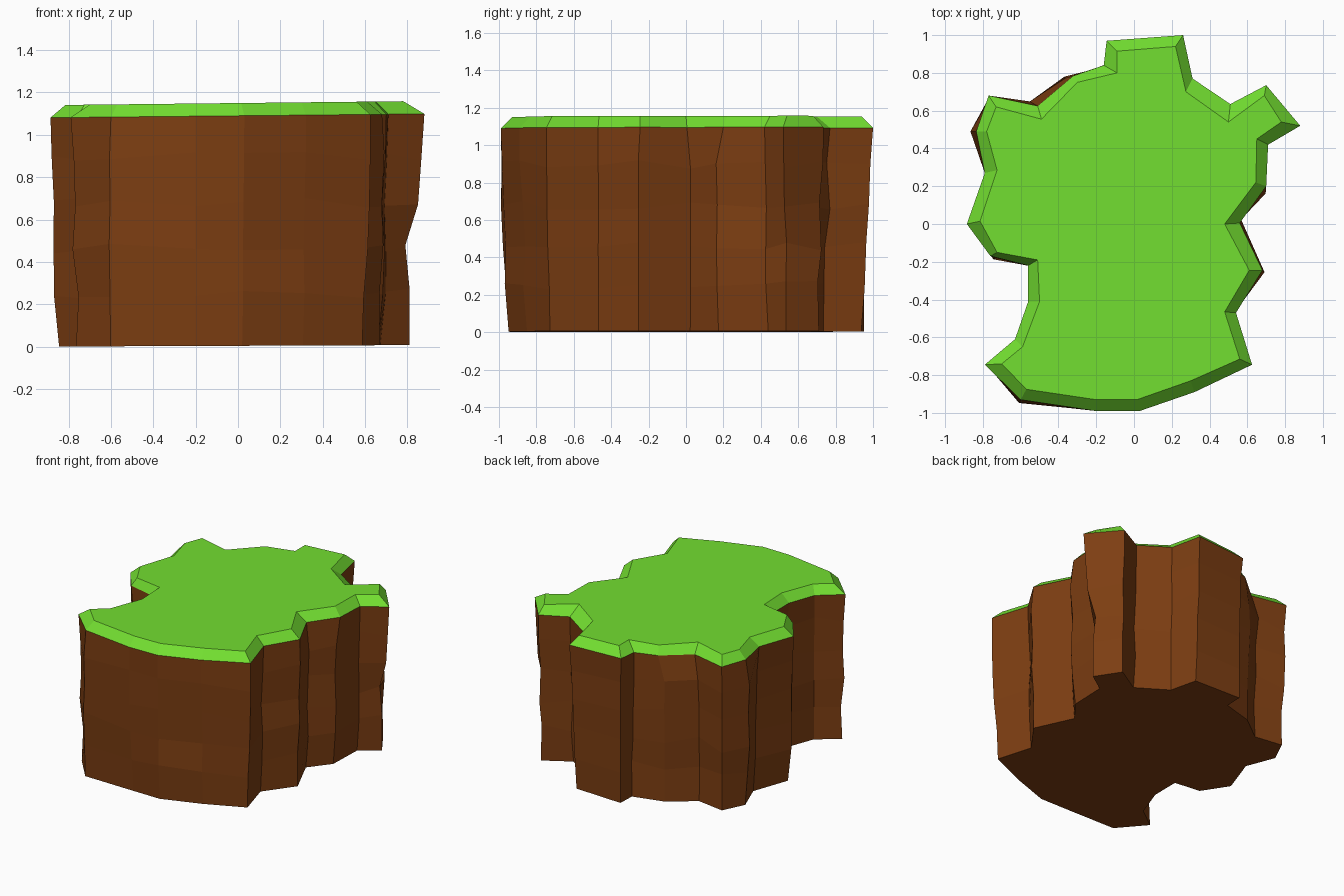
import bpy, bmesh, random
from mathutils import Vector

if "Cube" in bpy.data.objects:
    bpy.data.objects.remove(bpy.data.objects["Cube"])

random.seed(4)

# Cliff outline, counterclockwise from the back: rim x, y, then grass-top x, y
OUTLINE = [
    (.26, 1.0, .22, .94), (-.145, .97, -.09, .915), (-.16, .84, -.09, .80),
    (-.32, .785, -.30, .75), (-.51, .625, -.49, .555), (-.77, .68, -.73, .62),
    (-.835, .49, -.78, .49), (-.79, .27, -.725, .285), (-.885, 0, -.815, .015),
    (-.76, -.17, -.725, -.15), (-.56, -.22, -.51, -.19), (-.56, -.41, -.50, -.41),
    (-.63, -.61, -.59, -.65), (-.79, -.745, -.70, -.74), (-.60, -.93, -.57, -.875),
    (-.2, -.99, -.2, -.93), (.03, -.99, .015, -.93), (.32, -.89, .30, -.83),
    (.625, -.745, .56, -.715), (.54, -.47, .48, -.465), (.68, -.245, .61, -.245),
    (.56, .005, .48, 0), (.70, .2, .645, .22), (.71, .42, .65, .45),
    (.88, .52, .78, .54), (.70, .735, .69, .68), (.51, .635, .50, .54),
    (.31, .77, .275, .70)]
N = len(OUTLINE)

# Places where the earth bulges past the rim (index: dx, dy)
BULGE = {3: (-.05, 0), 4: (-.04, .02), 6: (-.04, 0), 9: (.01, -.02),
         14: (-.015, -.03), 20: (.02, -.01), 21: (.02, .02), 22: (0, -.04)}
# Earth layers: height, inset towards the bottom, inset of the long right tip
LAYERS = [(0, .035, .07), (.25, .025, .07), (.46, .02, .09), (.68, .012, .03), (.90, .008, .015)]


def material(name, rgb):
    m = bpy.data.materials.new(name)
    m.diffuse_color = (*rgb, 1)
    m.use_nodes = True
    m.node_tree.nodes["Principled BSDF"].inputs["Base Color"].default_value = m.diffuse_color
    return m


def bridge(bm, low, high):
    for i in range(N):
        j = (i + 1) % N
        bm.faces.new((low[i], low[j], high[j], high[i]))


def finish(bm, name, mat):
    bmesh.ops.recalc_face_normals(bm, faces=bm.faces)
    me = bpy.data.meshes.new(name)
    bm.to_mesh(me)
    bm.free()
    me.materials.append(mat)
    bpy.context.collection.objects.link(bpy.data.objects.new(name, me))


def rim_point(p):
    return Vector((p[0], p[1], 1.09 + .01 * p[0]))


# Grass cap: sloping rim and a flat top
bm = bmesh.new()
rim = [bm.verts.new(rim_point(p)) for p in OUTLINE]
top = [bm.verts.new((p[2], p[3], 1.15 + .011 * p[2])) for p in OUTLINE]
bridge(bm, rim, top)
bm.faces.new(top)
finish(bm, "grass_top", material("grass green", (.17, .73, .03)))

# Earth cliff: rough stacked layers that narrow towards the base
bm = bmesh.new()
rings = []
for z, inset, tip in LAYERS:
    ring = []
    for i, p in enumerate(OUTLINE):
        inward = Vector((p[2] - p[0], p[3] - p[1])).normalized()
        dx, dy = BULGE.get(i, (0, 0))
        k = inset + random.uniform(-.012, .012)
        x, y = p[0] + inward.x * k + dx, p[1] + inward.y * k + dy
        if i == 24:
            x, y = p[0] - tip, p[1] + tip * .2
        if i == 0:
            y = p[1] - inset * 1.8
        y = max(y, -.99)
        x = max(x, -.88)
        dz = random.uniform(-.025, .025) if z else .004 + .004 * x
        ring.append(bm.verts.new((x, y, z + dz)))
    rings.append(ring)
rings.append([bm.verts.new(rim_point(p)) for p in OUTLINE])
for low, high in zip(rings, rings[1:]):
    bridge(bm, low, high)
bm.faces.new(rings[0])
finish(bm, "earth_cliff", material("earth brown", (.205, .048, .006)))
